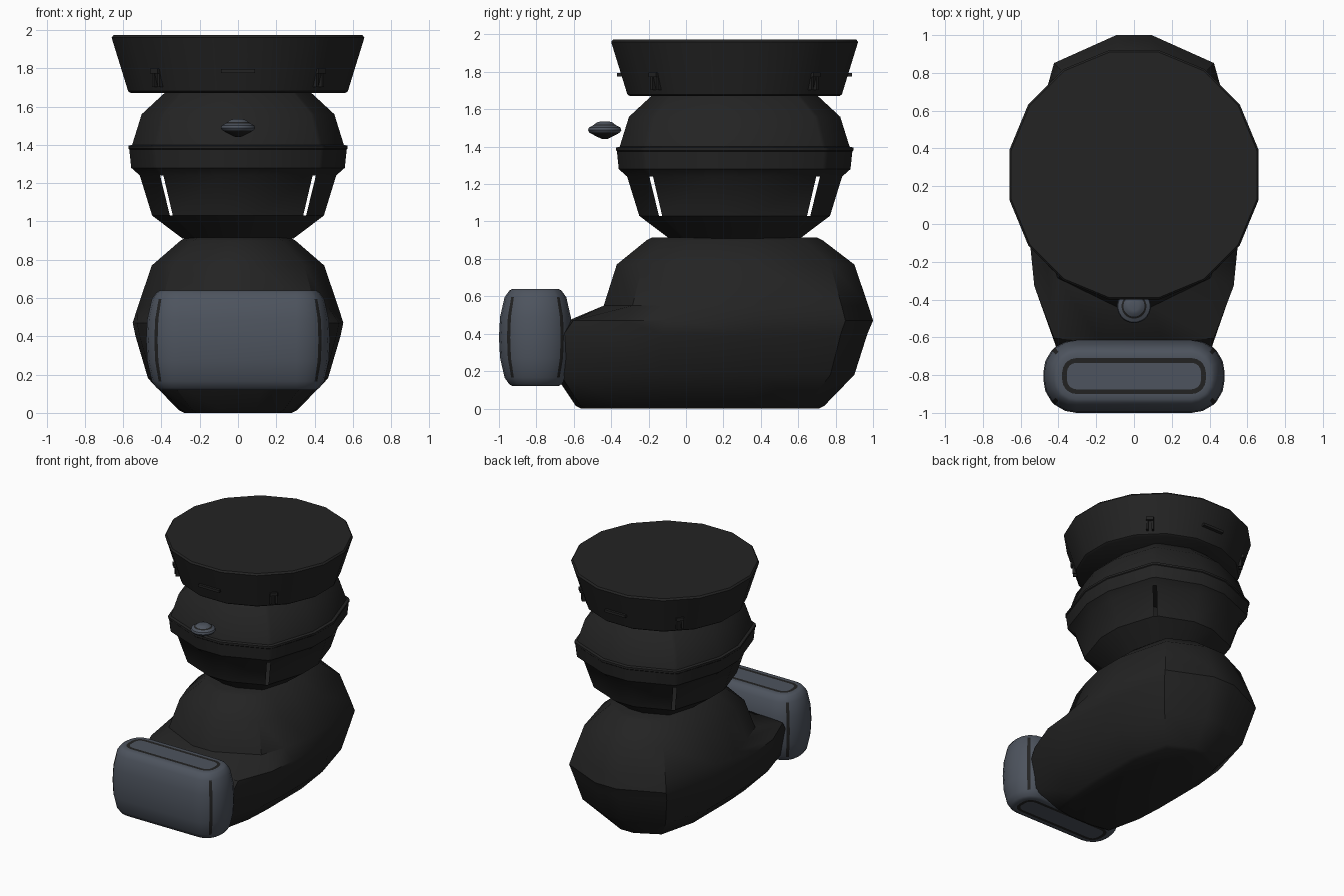
import bpy, bmesh
from math import sin, cos, pi, radians

cube = bpy.data.objects.get("Cube")
if cube:
    bpy.data.objects.remove(cube)

CY = 0.26  # axis of the stacked body


def material(name, rgb):
    m = bpy.data.materials.new(name)
    m.use_nodes = True
    m.diffuse_color = (*rgb, 1)
    bsdf = m.node_tree.nodes["Principled BSDF"]
    bsdf.inputs["Base Color"].default_value = (*rgb, 1)
    bsdf.inputs["Roughness"].default_value = 0.7
    return m


black = material("charcoal black", (0.017, 0.017, 0.017))
slate = material("slate blue", (0.075, 0.088, 0.112))
trim = material("dark trim", (0.016, 0.016, 0.016))


def loft(name, rings, mats, rule=lambda i, j: 0, caps=True, angle=35):
    """Skin a stack of rings; rule gives a material slot, or None for a hole."""
    bm = bmesh.new()
    vs = [[bm.verts.new(p) for p in ring] for ring in rings]
    n = len(vs[0])
    for i in range(len(vs) - 1):
        for j in range(n):
            slot = rule(i, j)
            if slot is None:
                continue
            k = (j + 1) % n
            f = bm.faces.new((vs[i][j], vs[i][k], vs[i + 1][k], vs[i + 1][j]))
            f.material_index = slot
    if caps:
        bm.faces.new(vs[0][::-1])
        bm.faces.new(vs[-1])
    bmesh.ops.recalc_face_normals(bm, faces=bm.faces)
    me = bpy.data.meshes.new(name)
    bm.to_mesh(me)
    bm.free()
    for m in mats:
        me.materials.append(m)
    ob = bpy.data.objects.new(name, me)
    bpy.context.collection.objects.link(ob)
    bpy.ops.object.select_all(action="DESELECT")
    ob.select_set(True)
    bpy.context.view_layer.objects.active = ob
    bpy.ops.object.shade_smooth_by_angle(angle=radians(angle))
    return ob


def circle(r, z, n, cy=CY, turn=0.5):
    return [(r * cos(2 * pi * (j + turn) / n), cy + r * sin(2 * pi * (j + turn) / n), z)
            for j in range(n)]


# Lower body: soft octagon at the back, long tapering toe at the front
BACK = [(0.17, 1), (0.77, 0.8), (1, 0.19)]
TOE = [(1, -0.41), (0.96, -0.66), (0.77, -0.97), (0.3, -1)]
DOME = [(1, -0.19), (0.9, -0.5), (0.77, -0.78), (0.17, -1)]


def body_ring(z, w, back, front, shape):
    half = [(x * w, CY + y * back) for x, y in BACK]
    half += [(x * w, CY + y * front) for x, y in shape]
    return [(x, y, z) for x, y in half] + [(-x, y, z) for x, y in reversed(half)]


loft("lower_body", [body_ring(*r) for r in (
    (0.0, 0.28, 0.45, 0.82, TOE),
    (0.015, 0.31, 0.48, 0.85, TOE),
    (0.18, 0.47, 0.64, 0.96, TOE),
    (0.40, 0.535, 0.71, 0.94, TOE),
    (0.47, 0.55, 0.74, 0.89, TOE),
    (0.55, 0.525, 0.715, 0.70, DOME),
    (0.77, 0.45, 0.64, 0.63, DOME),
    (0.90, 0.30, 0.47, 0.47, DOME),
    (0.915, 0.27, 0.44, 0.44, DOME))], [black])

# Middle body: hollow soft octagon with a slit at each diagonal
ANGLES = [q * 90 + a for q in range(4) for a in (6, 43.3, 46.7, 84)]


def soft_ring(z, a, b):
    ring = []
    for t in map(radians, ANGLES):
        c, s = cos(t), sin(t)
        p = 2 / 2.7
        ring.append((a * abs(c) ** p * (1 if c > 0 else -1),
                     CY + b * abs(s) ** p * (1 if s > 0 else -1), z))
    return ring


MID = [(0.91, 0.29), (1.03, 0.45), (1.24, 0.515), (1.28, 0.56), (1.375, 0.57),
       (1.38, 0.575), (1.395, 0.575), (1.40, 0.555), (1.56, 0.505), (1.68, 0.375)]
loft("middle_body", [soft_ring(z, r, r + 0.062) for z, r in MID], [black],
     lambda i, j: None if i == 1 and j % 4 == 1 else 0, caps=False)

# Flared cap with thin chamfers
loft("cap", [circle(r, z, 16) for z, r in (
    (1.67, 0.57), (1.68, 0.585), (1.96, 0.673), (1.973, 0.663))], [black])


def block(name, x, y, z, sx, sy, sz, turn=0.0, mat=black):
    bpy.ops.mesh.primitive_cube_add(size=1, location=(x, y, z), rotation=(0, 0, turn))
    ob = bpy.context.object
    ob.name = name
    ob.scale = (sx, sy, sz)
    ob.data.materials.append(mat)
    bev = ob.modifiers.new("bevel", "BEVEL")
    bev.width = 0.15 * min(sx, sy, sz)
    return ob


# Cap fittings: a ledge front and back, a clasp at each diagonal
for side, label in ((-1, "front"), (1, "back")):
    block("cap_ledge_" + label, 0, CY + side * 0.608, 1.785, 0.18, 0.04, 0.02, mat=trim)
    for sx, hand in ((1, "left"), (-1, "right")):
        turn = pi / 4 * sx * side
        for part, r, z, w, h in (("head", 0.603, 1.785, 0.055, 0.025),
                                 ("prong_a", 0.588, 1.74, 0.014, 0.075),
                                 ("prong_b", 0.588, 1.74, 0.014, 0.075)):
            off = {"head": 0, "prong_a": 0.02, "prong_b": -0.02}[part]
            x = sx * (r * cos(pi / 4) + off * 0.7)
            y = CY + side * (r * sin(pi / 4) - off * 0.7)
            block(f"clasp_{part}_{label}_{hand}", x, y, z, 0.04, w, h, turn, trim)

# Floating button ahead of the middle body
BUTTON = [(1.44, 0.012), (1.455, 0.045), (1.475, 0.082), (1.488, 0.09), (1.502, 0.085),
          (1.512, 0.066), (1.518, 0.056), (1.53, 0.042), (1.534, 0.025)]
loft("button", [circle(r, z, 24, -0.435) for z, r in BUTTON], [slate, trim],
     lambda i, j: 1 if i in (0, 1, 5) else 0)

# Front bar: rounded block with trim lines at the corners and on both ends
CORNER = (0, 20, 41, 49, 70, 90)


def bar_ring(z, d):
    r = 0.175 - d
    hx, hy = 0.305, 0.02
    return [((hx if q in (0, 3) else -hx) + r * cos(radians(q * 90 + a)),
             -0.805 + (hy if q < 2 else -hy) + r * sin(radians(q * 90 + a)), z)
            for q in range(4) for a in CORNER]


HALF = [(0.26, 0.125), (0.26, 0.10), (0.26, 0.072), (0.25, 0.055), (0.215, 0.03),
        (0.11, 0.006)]
SIDES = [(0.38 - h, d) for h, d in HALF] + [(0.38, 0)]
SIDES += [(0.38 + h, d) for h, d in reversed(HALF)]
LAST = len(SIDES) - 2


def bar_rule(i, j):
    end_line = i in (0, LAST)
    corner_line = 4 <= i <= LAST - 4 and j % 6 == 2
    return 1 if end_line or corner_line else 0


loft("front_bar", [bar_ring(z, d) for z, d in SIDES], [slate, trim], bar_rule, angle=50)
